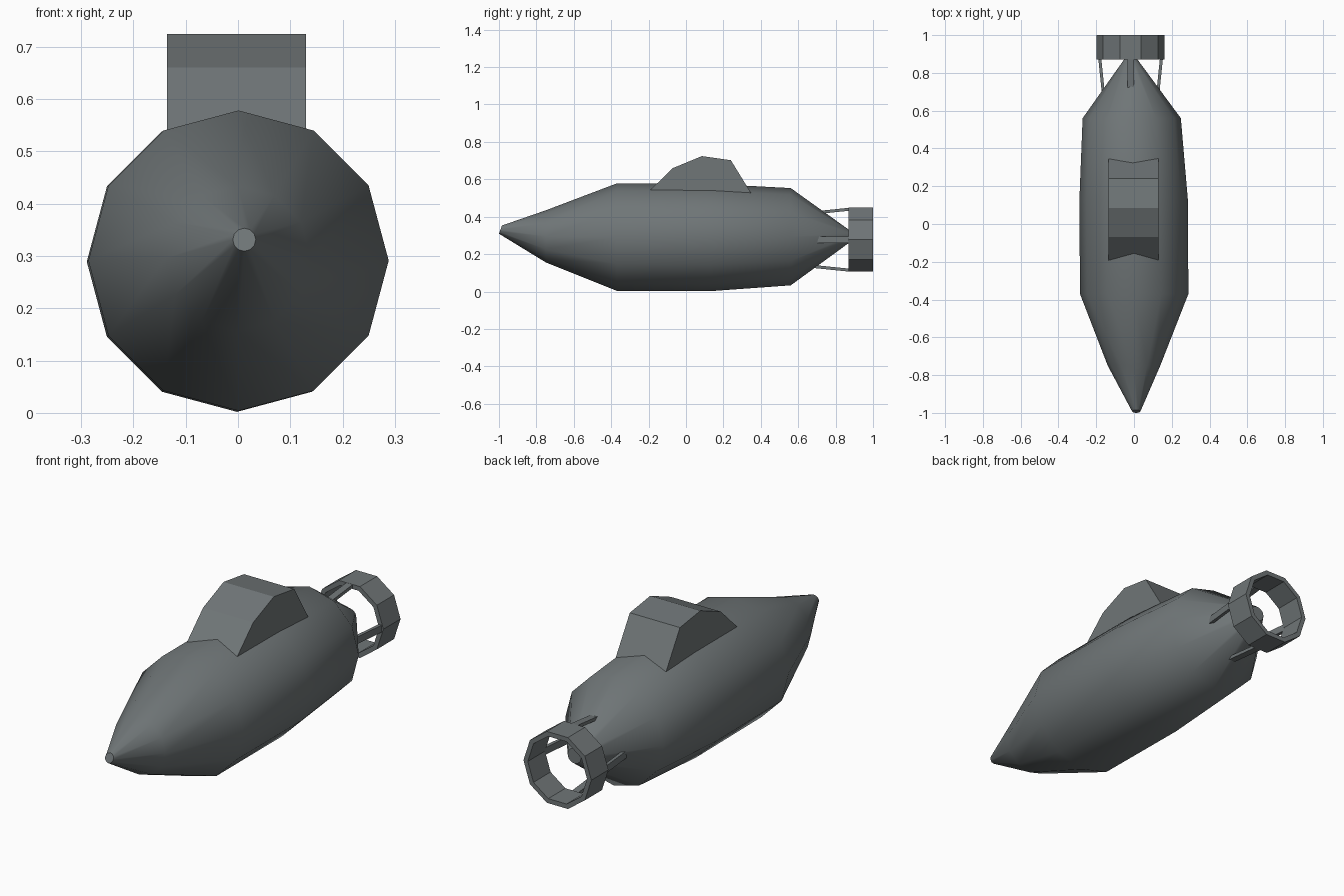
import bpy, bmesh, math
from mathutils import Vector

if "Cube" in bpy.data.objects:
    bpy.data.objects.remove(bpy.data.objects["Cube"])

grey = bpy.data.materials.new("slate_grey")
grey.diffuse_color = (0.16, 0.18, 0.185, 1)
grey.use_nodes = True
grey.node_tree.nodes["Principled BSDF"].inputs["Base Color"].default_value = grey.diffuse_color


def make(name, bm, smooth=None):
    bmesh.ops.recalc_face_normals(bm, faces=bm.faces)
    me = bpy.data.meshes.new(name)
    bm.to_mesh(me)
    bm.free()
    me.materials.append(grey)
    ob = bpy.data.objects.new(name, me)
    bpy.context.collection.objects.link(ob)
    if smooth:
        bpy.ops.object.select_all(action='DESELECT')
        ob.select_set(True)
        bpy.context.view_layer.objects.active = ob
        bpy.ops.object.shade_smooth_by_angle(angle=math.radians(smooth))
    return ob


def ring(bm, n, x, y, z, r, tilt=0.0):
    """n-sided ring across y; tilt slides the top of the ring along y."""
    out = []
    for i in range(n):
        a = 2 * math.pi * i / n
        s = math.sin(a)
        out.append(bm.verts.new((x + r * math.cos(a), y + tilt * s, z + r * s)))
    return out


def bridge(bm, a, b):
    n = len(a)
    for i in range(n):
        bm.faces.new((a[i], a[(i + 1) % n], b[(i + 1) % n], b[i]))


# Hull: twelve-sided rings from nose to tail
bm = bmesh.new()
stations = [  # x, y, z, radius, tilt
    (0.012, -0.992, 0.331, 0.022, 0.008),
    (0.0, -0.75, 0.295, 0.139, 0.0),
    (0.001, -0.37, 0.291, 0.287, 0.0),
    (-0.002, 0.13, 0.289, 0.287, 0.0),
    (-0.012, 0.56, 0.293, 0.26, 0.0),
    (-0.017, 0.87, 0.295, 0.036, 0.0),
]
rings = [ring(bm, 12, *s) for s in stations]
for a, b in zip(rings, rings[1:]):
    bridge(bm, a, b)
bm.faces.new(rings[0])
bm.faces.new(rings[-1])
make("hull", bm, 48)

# Conning tower: side profile extruded across x, base sunk in the hull
bm = bmesh.new()
profile = [(-0.23, 0.505), (-0.07, 0.66), (0.085, 0.724), (0.24, 0.702), (0.37, 0.49)]
left = [bm.verts.new((-0.136, y, z)) for y, z in profile]
right = [bm.verts.new((0.13, y, z)) for y, z in profile]
bridge(bm, left, right)
bm.faces.new(left)
bm.faces.new(right)
make("conning_tower", bm)

# Propeller duct: ten-sided open ring with thickness
CX, CZ = -0.018, 0.277
bm = bmesh.new()
loops = [ring(bm, 10, CX, y, CZ, r) for y, r in
         ((0.87, 0.18), (1.0, 0.18), (1.0, 0.157), (0.87, 0.157))]
for i in range(4):
    bridge(bm, loops[i], loops[(i + 1) % 4])
make("tail_duct", bm)

# Four struts joining hull to duct
for k, name in enumerate(("right", "top", "left", "bottom")):
    a = k * math.pi / 2
    out = Vector((math.cos(a), 0, math.sin(a)))
    side = Vector((-math.sin(a), 0, math.cos(a)))
    bm = bmesh.new()
    ends = []
    for y, r in ((0.68, 0.143), (0.875, 0.163)):
        c = Vector((CX, y, CZ))
        ends.append([bm.verts.new(c + out * (r + dr) + side * ds) for dr, ds in
                     ((-0.008, -0.017), (0.008, -0.017), (0.008, 0.017), (-0.008, 0.017))])
    bridge(bm, *ends)
    for e in ends:
        bm.faces.new(e)
    make(name + "_strut", bm)
